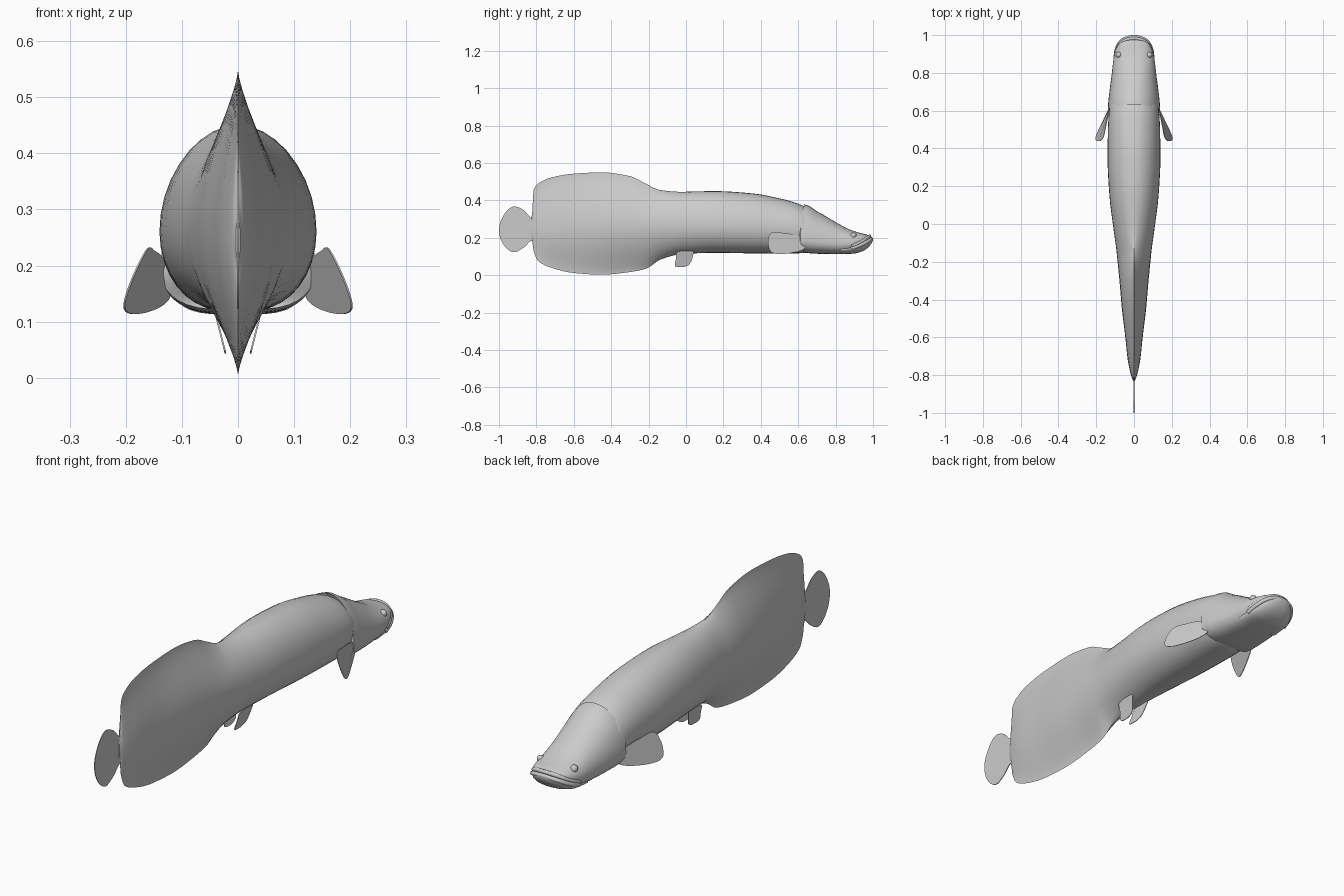
import bpy, math
from mathutils import Vector

if "Cube" in bpy.data.objects:
    bpy.data.objects.remove(bpy.data.objects["Cube"])


def make(name, verts, faces, angle=45):
    me = bpy.data.meshes.new(name)
    me.from_pydata(verts, [], faces)
    me.update()
    ob = bpy.data.objects.new(name, me)
    bpy.context.collection.objects.link(ob)
    bpy.ops.object.select_all(action='DESELECT')
    ob.select_set(True)
    bpy.context.view_layer.objects.active = ob
    bpy.ops.object.mode_set(mode='EDIT')
    bpy.ops.mesh.select_all(action='SELECT')
    bpy.ops.mesh.normals_make_consistent(inside=False)
    bpy.ops.object.mode_set(mode='OBJECT')
    bpy.ops.object.shade_smooth_by_angle(angle=math.radians(angle))
    return ob


def refine(rows, k):
    """Monotone cubic interpolation of station rows (first column is y)."""
    def slope(i, c):
        if i == 0 or i == len(rows) - 1:
            a, b = (0, 1) if i == 0 else (i - 1, i)
            return (rows[b][c] - rows[a][c]) / (rows[b][0] - rows[a][0])
        d0 = (rows[i][c] - rows[i - 1][c]) / (rows[i][0] - rows[i - 1][0])
        d1 = (rows[i + 1][c] - rows[i][c]) / (rows[i + 1][0] - rows[i][0])
        return 0 if d0 * d1 <= 0 else 2 * d0 * d1 / (d0 + d1)
    out = []
    for i in range(len(rows) - 1):
        a, b = rows[i], rows[i + 1]
        h = b[0] - a[0]
        for j in range(k):
            t = j / k
            row = [a[0] + h * t]
            for c in range(1, len(a)):
                row.append(a[c] * (2*t**3 - 3*t*t + 1) + b[c] * (3*t*t - 2*t**3)
                           + h * slope(i, c) * (t**3 - 2*t*t + t)
                           + h * slope(i + 1, c) * (t**3 - t*t))
            out.append(row)
    return out + [list(rows[-1])]


def loft(name, rows, k=3, n=36, shear=0):
    """Rows: y, top z, bottom z, half width, widest z, top power, bottom power."""
    verts, faces = [], []
    rings = refine(rows, k)
    for r, (y, top, bot, w, zc, pt, pb) in enumerate(rings):
        for i in range(n):
            a = 2 * math.pi * i / n
            c, s = math.cos(a), math.sin(a)
            if abs(s) < 1e-6:
                s = 0
            x = w * math.copysign(abs(s) ** (pt if c > 0 else pb), s)
            z = zc + c * (top - zc if c > 0 else zc - bot)
            fade = max(0, 1 - r / (2 * k))
            verts.append((x, y + shear * c * c * fade, z))
    for r in range(len(rings) - 1):
        for i in range(n):
            j = (i + 1) % n
            faces.append((r*n + i, r*n + j, (r+1)*n + j, (r+1)*n + i))
    faces.append(tuple(range(n)))
    faces.append(tuple(range((len(rings) - 1) * n, len(rings) * n)))
    return make(name, verts, faces)


def fin(name, outline, xf, thick=0.003):
    """Thin fin from a smoothed closed (y, z) outline; xf gives x."""
    n, pts = len(outline), []
    for i in range(n):
        p = [Vector(outline[(i + d) % n]) for d in (-1, 0, 1, 2)]
        for j in range(4):
            t = j / 4
            pts.append(0.5 * (2*p[1] + (p[2]-p[0])*t + (2*p[0]-5*p[1]+4*p[2]-p[3])*t*t
                              + (3*p[1]-p[0]-3*p[2]+p[3])*t**3))
    m = len(pts)
    verts = [(xf(y, z) + s * thick / 2, y, z) for s in (-1, 1) for y, z in pts]
    faces = [tuple(range(m)), tuple(range(m, 2 * m))]
    faces += [(i, (i+1) % m, m + (i+1) % m, m + i) for i in range(m)]
    return make(name, verts, faces, 30)


# Body with dorsal and anal fins drawn out of its thin rear section
loft("body", [
    (-.83, .29, .20, .004, .245, 2, 2),
    (-.822, .34, .18, .008, .245, 3, 3),
    (-.815, .455, .13, .011, .245, 3.5, 3.5),
    (-.79, .49, .075, .019, .25, 3.5, 3.5),
    (-.72, .523, .04, .033, .25, 3.3, 3.3),
    (-.6, .543, .012, .046, .255, 3.2, 3.2),
    (-.45, .55, .003, .064, .26, 3, 3),
    (-.3, .53, .017, .077, .265, 2.8, 2.8),
    (-.21, .487, .036, .086, .265, 2.3, 2.4),
    (-.14, .456, .082, .093, .265, 1.6, 1.7),
    (-.03, .446, .112, .108, .265, 1.15, 1.15),
    (.15, .45, .12, .13, .265, 1, 1),
    (.35, .438, .117, .14, .26, 1, .9),
    (.5, .411, .116, .138, .25, 1, .85),
    (.62, .375, .118, .13, .24, 1, .8),
    (.68, .33, .14, .11, .22, 1, .8)], k=4)

# Head with flared gill cover
loft("head", [
    (.60, .362, .135, .112, .20, 1, .7),
    (.612, .379, .121, .138, .19, .95, .6),
    (.70, .342, .115, .13, .18, 1, .55),
    (.80, .284, .113, .117, .17, .95, .55),
    (.87, .247, .115, .109, .17, .85, .6),
    (.92, .229, .158, .097, .18, .8, .7),
    (.96, .219, .178, .073, .195, .8, .8),
    (.985, .21, .195, .03, .203, .8, .8)], shear=.04)

# Lower jaw
loft("lower_jaw", [
    (.83, .15, .1125, .105, .14, .6, .6),
    (.90, .157, .116, .1, .145, .5, .7),
    (.94, .170, .127, .088, .158, .5, .8),
    (.97, .186, .145, .069, .175, .5, .8),
    (.99, .196, .167, .044, .187, .6, .9),
    (.999, .197, .185, .018, .191, .8, 1)])

# Lips
def lip(name, half):
    cu = bpy.data.curves.new(name, 'CURVE')
    cu.dimensions = '3D'
    cu.bevel_depth = .009
    cu.bevel_resolution = 3
    cu.use_fill_caps = True
    pts = half + [(-x, y, z) for x, y, z in half[-2::-1]]
    sp = cu.splines.new('BEZIER')
    sp.bezier_points.add(len(pts) - 1)
    for b, p in zip(sp.bezier_points, pts):
        b.co = p
        b.handle_left_type = b.handle_right_type = 'AUTO'
    sp.resolution_u = 6
    ob = bpy.data.objects.new(name, cu)
    bpy.context.collection.objects.link(ob)

lip("upper_lip", [(.1, .885, .156), (.088, .93, .176), (.067, .96, .194),
                  (.037, .976, .205), (0, .982, .209)])
lip("lower_lip", [(.1, .882, .143), (.09, .935, .162), (.067, .97, .181),
                  (.037, .986, .191), (0, .991, .195)])

# Tail fin
fin("tail_fin", [(-.79, .30), (-.83, .31), (-.87, .35), (-.92, .368), (-.96, .342),
                 (-.99, .29), (-1, .24), (-.988, .185), (-.955, .14), (-.915, .123),
                 (-.865, .15), (-.83, .183), (-.79, .19)], lambda y, z: 0)

# Paired fins and eyes
for s, side in ((-1, "left"), (1, "right")):
    fin("pectoral_fin_" + side,
        [(.635, .195), (.58, .217), (.52, .226), (.468, .232), (.444, .212), (.439, .17),
         (.452, .128), (.49, .114), (.55, .117), (.61, .13), (.64, .15)],
        lambda y, z: s * (.125 + (.63 - y) * (.28 + (.2 - z) * 2.2)))
    fin("pelvic_fin_" + side,
        [(.035, .13), (.036, .10), (.02, .06), (-.01, .045), (-.05, .045), (-.06, .056),
         (-.053, .09), (-.045, .125)],
        lambda y, z: s * (.024 + (z - .05) * .25))
    bpy.ops.mesh.primitive_uv_sphere_add(segments=20, ring_count=12, radius=.016,
                                         location=(s * .081, .895, .212))
    bpy.context.object.name = "eye_" + side
    bpy.ops.object.shade_smooth()
